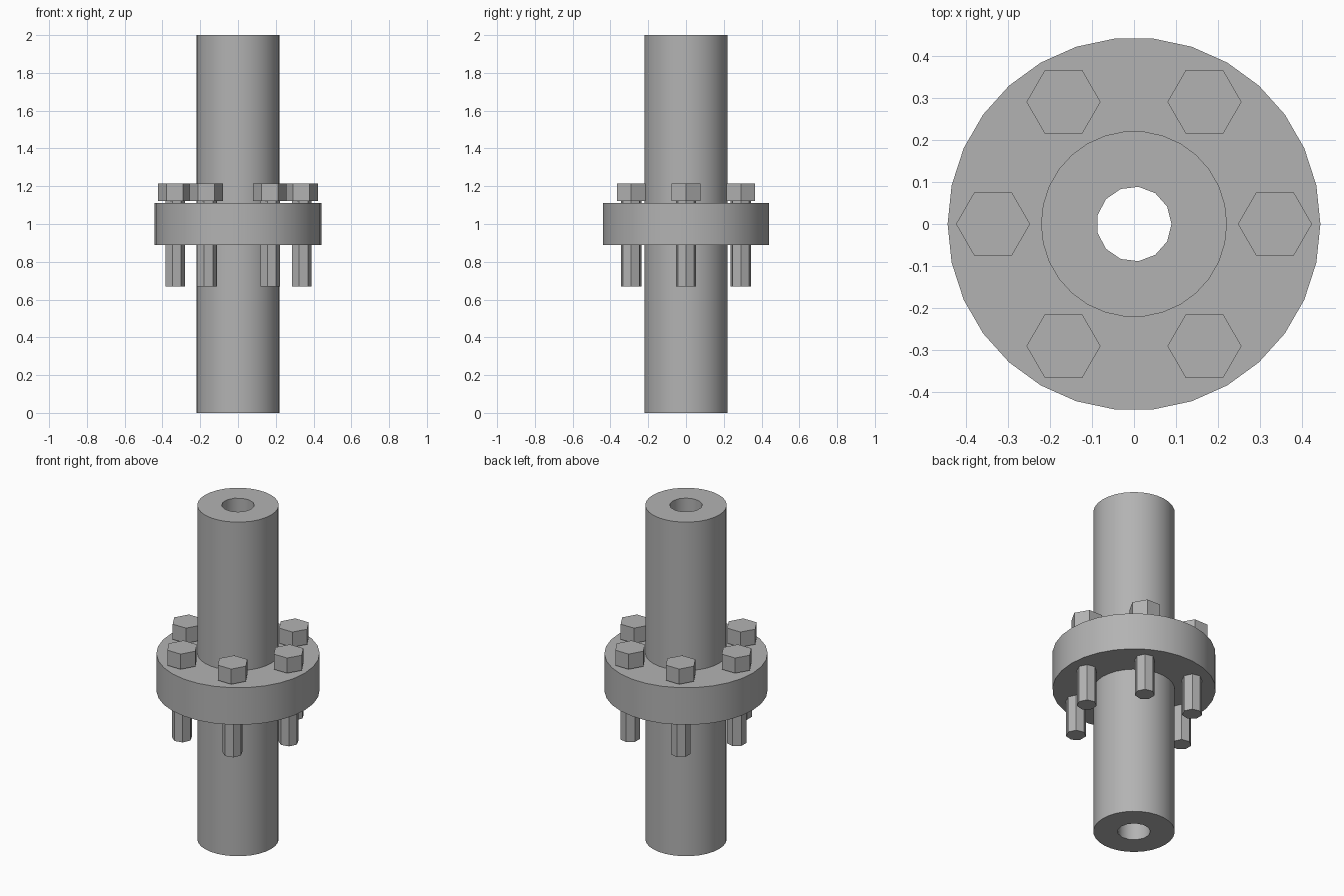
import bpy
import bmesh
from math import cos, sin, pi, radians

cube = bpy.data.objects.get("Cube")
if cube:
    bpy.data.objects.remove(cube)

steel = bpy.data.materials.new("grey_steel")
steel.use_nodes = True
GREY = (0.45, 0.45, 0.45, 1)
steel.diffuse_color = GREY
steel.node_tree.nodes["Principled BSDF"].inputs["Base Color"].default_value = GREY


def ring(bm, radius, sides, z):
    """Closed loop of edges with its first corner on +x."""
    verts = [bm.verts.new((radius * cos(2 * pi * i / sides),
                           radius * sin(2 * pi * i / sides), z))
             for i in range(sides)]
    edges = [bm.edges.new((verts[i], verts[(i + 1) % sides])) for i in range(sides)]
    return verts, edges


def prism(name, bottom, top, radius, sides, hole=None, location=(0, 0, 0)):
    """Upright prism, with an optional (radius, sides) hole right through it."""
    bm = bmesh.new()
    caps = ([], [])
    for r, n in [(radius, sides)] + ([hole] if hole else []):
        low, low_edges = ring(bm, r, n, bottom)
        high, high_edges = ring(bm, r, n, top)
        for i in range(n):
            j = (i + 1) % n
            bm.faces.new((low[i], low[j], high[j], high[i]))
        caps[0].extend(low_edges)
        caps[1].extend(high_edges)
    for edges in caps:
        bmesh.ops.triangle_fill(bm, use_beauty=True, edges=edges)
    bmesh.ops.recalc_face_normals(bm, faces=bm.faces)
    mesh = bpy.data.meshes.new(name)
    bm.to_mesh(mesh)
    bm.free()
    mesh.materials.append(steel)
    obj = bpy.data.objects.new(name, mesh)
    obj.location = location
    bpy.context.collection.objects.link(obj)
    bpy.ops.object.select_all(action="DESELECT")
    obj.select_set(True)
    bpy.context.view_layer.objects.active = obj
    bpy.ops.object.shade_smooth_by_angle(angle=radians(30))
    return obj


# Thick-walled pipe and the flange around its middle
prism("pipe", 0, 2, 0.221, 30, hole=(0.089, 13))
prism("flange", 0.89, 1.112, 0.443, 30, hole=(0.221, 30))

# Six bolts on a circle, all with the same orientation
for k in range(6):
    place = (0.335 * cos(k * pi / 3), 0.335 * sin(k * pi / 3), 0)
    prism(f"bolt_head_{k + 1}", 1.123, 1.214, 0.088, 6, location=place)
    prism(f"bolt_shank_{k + 1}", 0.67, 1.123, 0.055, 7, location=place)
